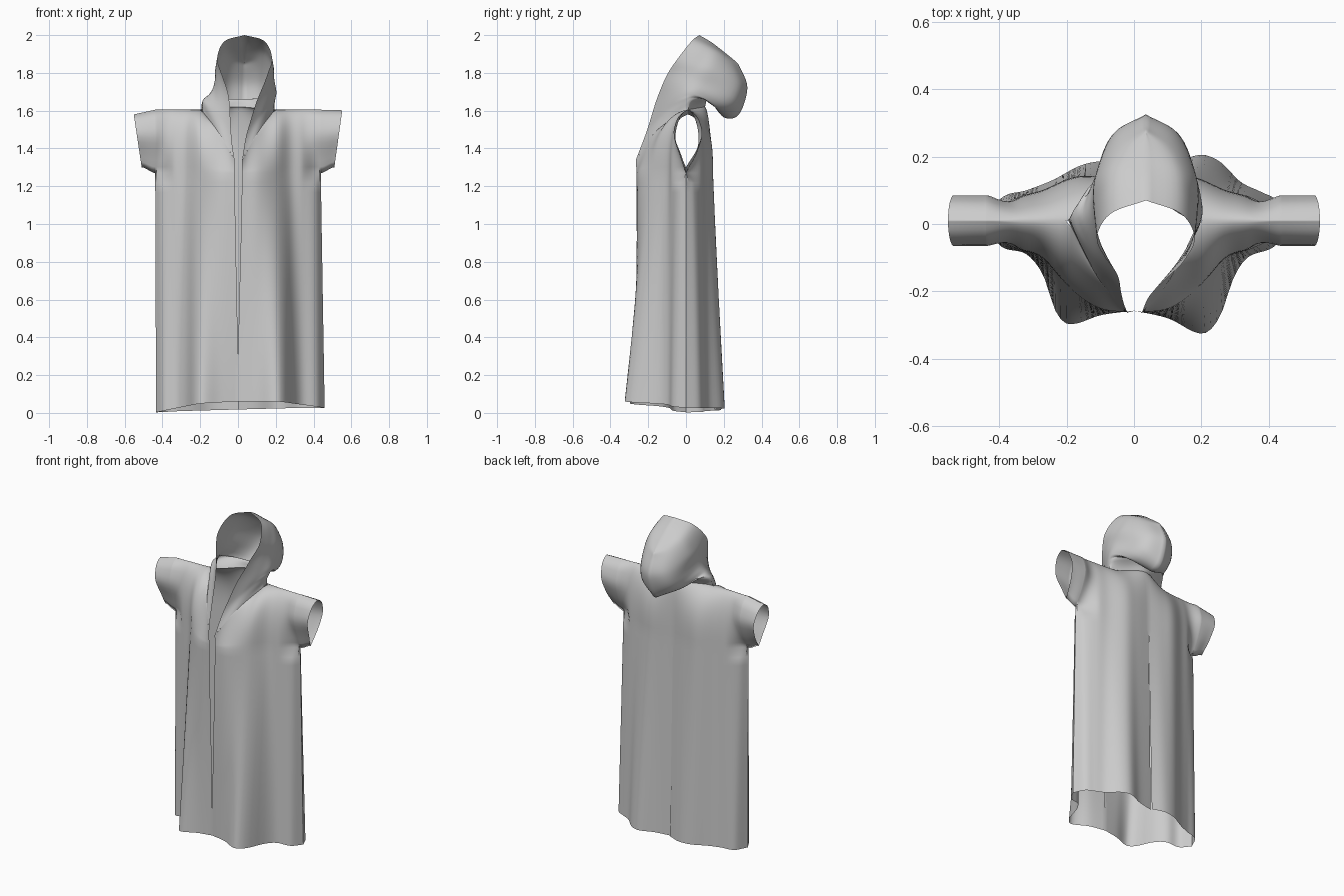
import bpy, bmesh, math

if "Cube" in bpy.data.objects:
    bpy.data.objects.remove(bpy.data.objects["Cube"])


def smooth(a, b, x):
    t = max(0, min(1, (x - a) / (b - a)))
    return t * t * (3 - 2 * t)


def lerp(a, b, t):
    return a + (b - a) * t


def curve(keys, x):
    # Smooth interpolation through (x, value) pairs
    n = len(keys)
    x = max(keys[0][0], min(keys[-1][0], x))
    i = next(k for k in range(n - 1) if x <= keys[k + 1][0])

    def slope(k):
        a, b = keys[max(k - 1, 0)], keys[min(k + 1, n - 1)]
        return (b[1] - a[1]) / (b[0] - a[0])
    (x0, y0), (x1, y1) = keys[i], keys[i + 1]
    h = x1 - x0
    t = (x - x0) / h
    return ((2*t**3 - 3*t*t + 1) * y0 + (t**3 - 2*t*t + t) * h * slope(i)
            + (3*t*t - 2*t**3) * y1 + (t**3 - t*t) * h * slope(i + 1))


def cloth(name, grids):
    # Join several point grids into one smooth cloth surface
    bm = bmesh.new()
    for grid in grids:
        rows = [[bm.verts.new(p) for p in row] for row in grid]
        for a, b in zip(rows, rows[1:]):
            for j in range(len(a) - 1):
                bm.faces.new((a[j], a[j + 1], b[j + 1], b[j]))
    bmesh.ops.remove_doubles(bm, verts=bm.verts, dist=0.0008)
    bmesh.ops.dissolve_degenerate(bm, edges=bm.edges, dist=0.0001)
    bmesh.ops.recalc_face_normals(bm, faces=bm.faces)
    me = bpy.data.meshes.new(name)
    bm.to_mesh(me)
    bm.free()
    for p in me.polygons:
        p.use_smooth = True
    ob = bpy.data.objects.new(name, me)
    bpy.context.collection.objects.link(ob)
    return ob


# Depth profiles across the half width, at hem (per side) and at underarm height
FRONT_HEM = {
    -1: [(0, -.257), (.1, -.27), (.2, -.297), (.24, -.26), (.28, -.15), (.33, -.09), (.41, -.065), (.45, 0)],
    1: [(0, -.257), (.1, -.28), (.2, -.325), (.25, -.275), (.29, -.16), (.33, -.1), (.41, -.065), (.45, 0)]}
BACK_HEM = {
    -1: [(0, .16), (.08, .185), (.16, .175), (.25, .13), (.33, .1), (.41, .075), (.45, 0)],
    1: [(0, .15), (.1, .17), (.19, .205), (.25, .185), (.31, .125), (.37, .095), (.42, .065), (.45, 0)]}
FRONT_MID = [(0, -.262), (.1, -.248), (.2, -.185), (.28, -.1), (.35, -.075), (.42, -.04), (.45, 0)]
BACK_MID = [(0, .13), (.1, .14), (.18, .14), (.28, .1), (.35, .08), (.42, .04), (.45, 0)]
HEM_Z = [(0, .06), (.2, .055), (.3, .04), (.45, .015)]
SEAM_Y = [(0, -.265), (.1, -.16), (.2, .01)]
SEAM_Z = [(0, 1.34), (.1, 1.49), (.2, 1.605)]
ARMHOLE = [(0, 0), (.3, .045), (.6, .075), (.85, .056), (.95, .03), (1, 0)]
ARM = 1.27
MID_Y = .01


def top_edge(x, front):
    # Height line where the gown meets the hood and the shoulder ridge
    if front:
        return curve(SEAM_Y, x), curve(SEAM_Z, x)
    t = smooth(0, .2, x)
    return lerp(.1, MID_Y, t), lerp(1.62, 1.605, t)


def place(side, front, x, y, z):
    # Centre slit that widens upward, plus a slightly uneven hem width
    gap = (.018 if side < 0 else .022) * smooth(.12, 1.4, z) * max(0, 1 - x / .2) if front else 0
    w = lerp(1.02 if side > 0 else .965, .975, min(z / ARM, 1))
    return side * (x * w + gap), y, z


def panel(side, front):
    sg = -1 if front else 1
    cols = []
    for i in range(37):
        x = .45 * math.sin(i / 36 * math.pi / 2)
        hem_y = curve((FRONT_HEM if front else BACK_HEM)[side], x)
        mid_y = curve(FRONT_MID if front else BACK_MID, x)
        hem_z = curve(HEM_Z, x) if front else .018 - .003 * smooth(.3, .45, x)
        hem_z += .012 * side * x / .45
        top_y, top_z = top_edge(x, front)
        col = []
        for j in range(24):                       # skirt
            t = j / 24
            col.append((x, lerp(hem_y, mid_y, t), lerp(hem_z, ARM, t)))
        for j in range(17):                       # chest and shoulder
            s = math.sin(j / 16 * math.pi / 2)
            rounded = (1 - s ** 3) ** .6 if s < 1 else 0
            g = lerp(1 - s, rounded, smooth(.05, .25, x)) if front else rounded
            y = lerp(top_y, mid_y, g)
            edge = MID_Y * smooth(0, .3, s) + sg * curve(ARMHOLE, s)
            y = lerp(y, edge, smooth(.34, .45, x))
            col.append((x, y, lerp(ARM, top_z, s)))
        cols.append([place(side, front, *p) for p in col])
    return cols


# Gown body: front halves with a centre slit, and the back
cloth("gown_body", [panel(s, f) for s in (-1, 1) for f in (True, False)])


# Short open sleeves with a teardrop section
def sleeve(side):
    grid = []
    for i in range(9):
        u = i / 8
        ring = []
        for k in range(-16, 17):
            s = math.sin((1 - abs(k) / 16) * math.pi / 2)
            x = lerp(.437, .51 + .042 * s, u)
            top = lerp(1.605, 1.602 if side > 0 else 1.58, u)
            z = lerp(lerp(ARM, 1.3, smooth(0, 1, u)), top, s)
            y = MID_Y * smooth(0, .3, s) + math.copysign(curve(ARMHOLE, s), k)
            ring.append((side * x, y, z))
        grid.append(ring)
    return grid


for side, label in ((-1, "left"), (1, "right")):
    cloth("sleeve_" + label, [sleeve(side)])

# Hood half: rows from the neck seam to the crown, each running front edge to back
HOOD = [
    [(.015, -.262, 1.35), (.1, -.16, 1.49), (.2, .0, 1.6), (.14, .07, 1.615), (0, .1, 1.62)],
    [(.045, -.205, 1.5), (.13, -.1, 1.6), (.19, .02, 1.66), (.13, .1, 1.665), (0, .12, 1.66)],
    [(.075, -.155, 1.66), (.145, -.05, 1.68), (.175, .05, 1.69), (.12, .16, 1.62), (0, .2, 1.565)],
    [(.12, -.1, 1.79), (.15, .0, 1.78), (.155, .1, 1.74), (.11, .24, 1.66), (0, .28, 1.58)],
    [(.145, -.04, 1.88), (.15, .06, 1.85), (.145, .15, 1.82), (.09, .27, 1.75), (0, .325, 1.72)],
    [(.105, .03, 1.968), (.105, .1, 1.94), (.095, .17, 1.905), (.06, .24, 1.855), (0, .285, 1.83)],
    [(0, .07, 2.0), (0, .13, 1.965), (0, .19, 1.92), (0, .24, 1.88), (0, .27, 1.855)],
]


def hood_point(u, v):
    p = []
    for axis in range(3):
        across = [(r, curve([(c, HOOD[r][c][axis]) for c in range(5)], u)) for r in range(7)]
        p.append(curve(across, v))
    return p


def hood(side):
    grid = []
    # Exact neck line of the gown, so that the hood meets it without a gap
    seam = []
    for j in range(25):
        u = j / 24 * 4
        x = .1 * min(u, 4 - u)
        seam.append(place(side, u < 2, x, *top_edge(x, u < 2)))
    for i in range(37):
        row = []
        for j in range(25):
            u, v = j / 24 * 4, 6 * i / 36
            x, y, z = hood_point(u, v)
            x = 0 if j == 24 or i == 36 else max(x, 0)
            # Soft creases where the hood bunches at the nape
            crease = .006 * math.sin(v * 7 + side * u) * smooth(.3, 1, v) * (1 - smooth(1.6, 3, v))
            y += crease * smooth(1, 2.5, u) * (1 - smooth(3.2, 4, u))
            p = (side * x + .035 * smooth(.3, 2.7, v), y, z)
            q = (side * hood_point(u, 0)[0], *hood_point(u, 0)[1:])
            fade = 1 - smooth(0, 1, v)
            row.append([a + (b - c) * fade for a, b, c in zip(p, seam[j], q)])
        grid.append(row)
    return grid


cloth("hood", [hood(s) for s in (-1, 1)])
